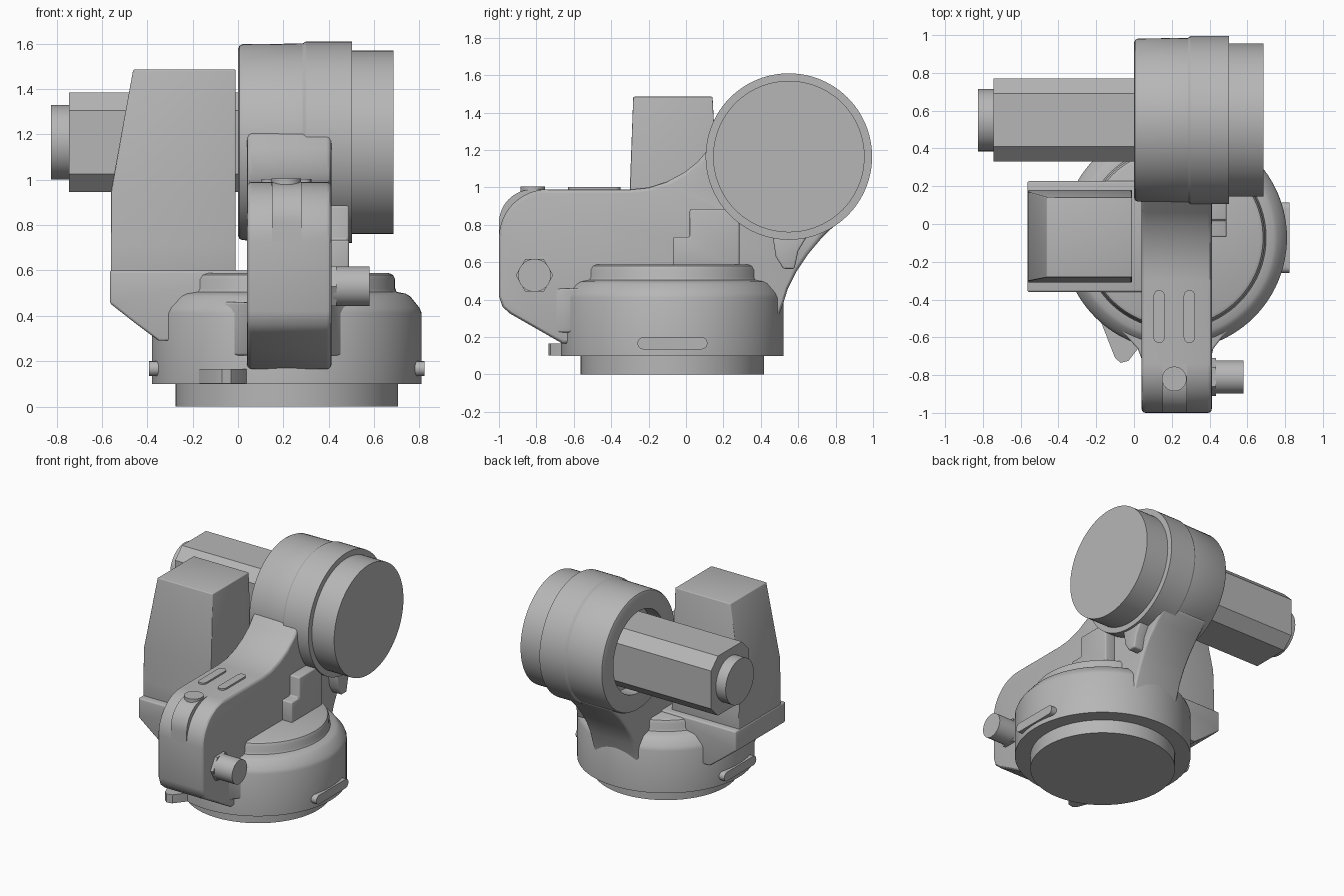
import bpy, bmesh
from math import radians, sin, cos, pi
from mathutils import Vector

cube = bpy.data.objects.get("Cube")
if cube:
    bpy.data.objects.remove(cube)

grey = bpy.data.materials.new("machine_grey")
grey.use_nodes = True
COLOR = (0.47, 0.47, 0.47, 1)
grey.diffuse_color = COLOR
grey.node_tree.nodes["Principled BSDF"].inputs["Base Color"].default_value = COLOR


def place(axis, a, b, h):
    """Profile point (a, b) at height h along the axis."""
    return {"X": (h, a, b), "Y": (a, h, b), "Z": (a, b, h)}[axis]


def finish(name, bm, bevel=0.0):
    bmesh.ops.recalc_face_normals(bm, faces=bm.faces)
    if bevel:
        sharp = [e for e in bm.edges if e.calc_face_angle(0) > radians(40)]
        bmesh.ops.bevel(bm, geom=sharp, offset=bevel, segments=3, profile=0.5,
                        affect="EDGES", clamp_overlap=True)
    mesh = bpy.data.meshes.new(name)
    bm.to_mesh(mesh)
    bm.free()
    mesh.materials.append(grey)
    obj = bpy.data.objects.new(name, mesh)
    bpy.context.collection.objects.link(obj)
    bpy.ops.object.select_all(action="DESELECT")
    obj.select_set(True)
    bpy.context.view_layer.objects.active = obj
    bpy.ops.object.shade_smooth_by_angle(angle=radians(30))
    return obj


def loft(name, axis, sections, bevel=0.0):
    """Skin through (height, outline) sections and cap both ends."""
    bm = bmesh.new()
    rings = [[bm.verts.new(place(axis, a, b, h)) for a, b in pts] for h, pts in sections]
    for low, high in zip(rings, rings[1:]):
        for i in range(len(low)):
            j = (i + 1) % len(low)
            bm.faces.new((low[i], low[j], high[j], high[i]))
    bm.faces.new(rings[0])
    bm.faces.new(rings[-1])
    return finish(name, bm, bevel)


def prism(name, axis, pts, lo, hi, bevel=0.0):
    return loft(name, axis, [(lo, pts), (hi, pts)], bevel)


def arc(ca, cb, r, start, end, n=12):
    steps = [radians(start + (end - start) * i / n) for i in range(n + 1)]
    return [(ca + r * cos(t), cb + r * sin(t)) for t in steps]


def circle(ca, cb, r, n=64):
    return arc(ca, cb, r, 0, 360 - 360 / n, n - 1)


def turned(name, axis, centre, profile, n=96):
    """Lathe a (radius, height) profile."""
    return loft(name, axis, [(h, circle(*centre, r, n)) for r, h in profile])


def rect(a0, a1, b0, b1):
    return [(a0, b0), (a1, b0), (a1, b1), (a0, b1)]


def slot(a0, a1, b, r):
    """Round-ended bar outline running along the first coordinate."""
    return arc(a1 - r, b, r, -90, 90, 8) + arc(a0 + r, b, r, 90, 270, 8)


# Turntable base and drum
BASE = (0.215, -0.073)
turned("base_disc", "Z", BASE, [(0.49, 0), (0.49, 0.11)])
turned("base_drum", "Z", BASE, [
    (0.595, 0.1), (0.595, 0.41), (0.585, 0.435), (0.545, 0.485), (0.525, 0.497),
    (0.485, 0.505), (0.478, 0.52), (0.478, 0.56), (0.468, 0.58), (0.45, 0.588)])
for side, lo, hi in (("right", -0.393, -0.35), ("left", 0.78, 0.823)):
    prism(side + "_drum_handle", "X", slot(-0.26, 0.115, 0.167, 0.033), lo, hi)

# Swinging arm
HUB = (0.55, 1.165)
arm = arc(-0.74, 0.73, 0.26, 180, 90)
arm += [(-0.3, 0.99), (-0.2, 1.0), (-0.1, 1.032), (-0.01, 1.08), (0.06, 1.135), (0.115, 1.2)]
arm += arc(*HUB, 0.37, 165, 310, 16)
arm += [(0.82, 0.82), (0.73, 0.735), (0.65, 0.64), (0.59, 0.55), (0.545, 0.46),
        (0.52, 0.38), (0.49, 0.3), (0.47, 0.165), (-0.66, 0.165), (-0.8, 0.245),
        (-0.94, 0.325), (-0.98, 0.36), (-1, 0.42)]
prism("arm", "X", arm, 0.04, 0.412, 0.022)

# Flare where the arm meets the drum
prism("arm_foot", "Z", [(-0.13, -0.5), (-0.04, -0.595), (0.02, -0.66), (0.05, -0.74),
                        (0.4, -0.74), (0.42, -0.66), (0.47, -0.595), (0.56, -0.5)],
      0.225, 0.46, 0.01)

# Raised nose strip with its cap, and the two top bars
nose = arc(-0.82, 0.81, 0.18, 180, 90) + [(-0.7, 0.99), (-0.7, 0.8), (-0.9, 0.69), (-1, 0.69)]
prism("nose_strip", "X", nose, 0.15, 0.28)
prism("nose_cap", "Z", circle(0.213, -0.82, 0.065), 0.95, 1.004)
for side, x in (("right", 0.133), ("left", 0.293)):
    bar = [(b, a) for a, b in slot(-0.63, -0.35, x, 0.03)]
    prism(side + "_top_bar", "Z", bar, 0.97, 1.002)

# Side plug with hexagonal collar
prism("plug_collar", "X", circle(-0.81, 0.53, 0.1, 6), 0.4, 0.435)
prism("plug", "X", circle(-0.81, 0.53, 0.088), 0.42, 0.58)

# Shoulder housing with a recess for the motor
turned("shoulder_housing", "X", HUB, [
    (0.3, 0.11), (0.3, 0), (0.41, 0), (0.425, 0.006), (0.432, 0.02), (0.435, 0.285),
    (0.445, 0.3), (0.445, 0.502), (0.405, 0.503), (0.405, 0.685)])

# Shoulder motor: square body with cut corners, and its end cap
half, cut = 0.22, 0.14
body = [(HUB[0] + a * half if f else HUB[0] + a * cut,
         HUB[1] + b * cut if f else HUB[1] + b * half)
        for a, b, f in ((1, -1, 1), (1, 1, 1), (1, 1, 0), (-1, 1, 0),
                        (-1, 1, 1), (-1, -1, 1), (-1, -1, 0), (1, -1, 0))]
prism("shoulder_motor", "X", body, -0.745, 0.13)
turned("motor_cap", "X", HUB, [(0.165, -0.825), (0.165, -0.7)])

# Tapered cover box on its bracket
loft("cover_box", "Z", [
    (0.55, rect(-0.56, -0.01, -0.31, 0.18)), (0.71, rect(-0.56, -0.01, -0.31, 0.18)),
    (0.95, rect(-0.56, -0.01, -0.302, 0.17)), (1.485, rect(-0.462, -0.01, -0.282, 0.142))], 0.006)
prism("cover_bracket", "Y", [(-0.565, 0.6), (0.1, 0.6), (0.1, 0.29), (-0.35, 0.29),
                             (-0.45, 0.365), (-0.565, 0.455)], -0.36, 0.227, 0.012)

# Stepped connector block and gusset beside the arm
prism("connector_steps", "X", [(-0.07, 0.57), (0.285, 0.57), (0.285, 0.885), (0.02, 0.885),
                               (0.02, 0.735), (-0.07, 0.735)], 0.38, 0.49, 0.01)
prism("housing_gusset", "X", [(0.46, 0.76), (0.48, 0.63), (0.52, 0.565), (0.58, 0.565),
                              (0.6, 0.66), (0.66, 0.76)], 0.36, 0.485, 0.01)

# Tab under the front of the drum
prism("front_tab", "Z", [(-0.19, -0.48), (-0.1, -0.71), (-0.07, -0.735), (-0.03, -0.725),
                         (0.045, -0.63), (0.1, -0.48)], 0.102, 0.165)
